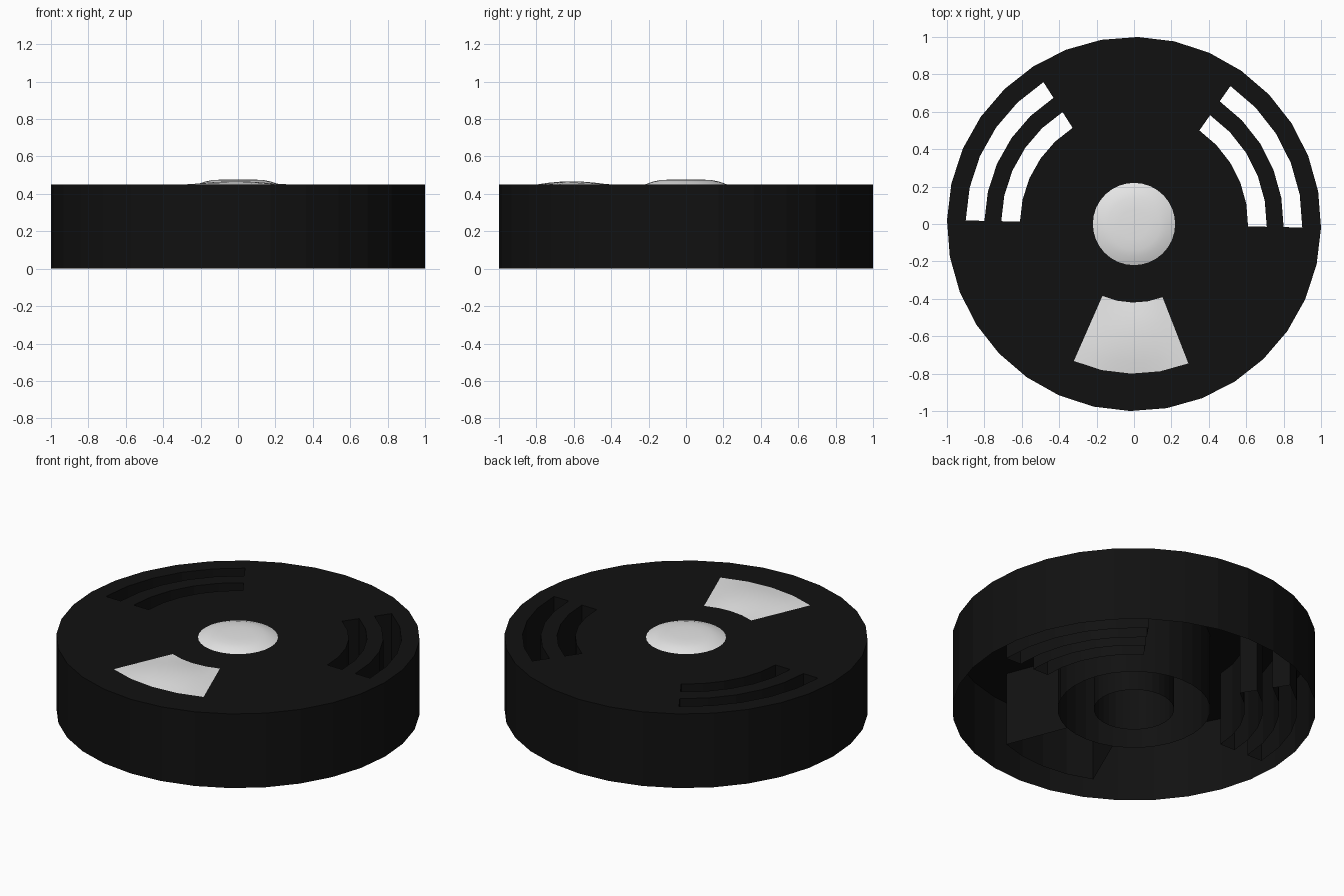
import bpy, bmesh, math

if "Cube" in bpy.data.objects:
    bpy.data.objects.remove(bpy.data.objects["Cube"])

H = 0.45                      # height of the case
N = 32                        # sides
STEP = 2 * math.pi / N
OFF = math.radians(-1.2)      # rotation of the polygon


def material(name, v):
    m = bpy.data.materials.new(name)
    m.diffuse_color = (v, v, v, 1)
    m.use_nodes = True
    m.node_tree.nodes["Principled BSDF"].inputs["Base Color"].default_value = m.diffuse_color
    return m


black = material("black plastic", 0.0055)
grey = material("light grey", 0.8)


def pt(r, i, z):
    a = OFF + i * STEP
    return (r * math.cos(a), r * math.sin(a), z)


def finish(bm, name, mat, smooth=False):
    bmesh.ops.recalc_face_normals(bm, faces=bm.faces)
    me = bpy.data.meshes.new(name)
    bm.to_mesh(me)
    bm.free()
    me.materials.append(mat)
    for p in me.polygons:
        p.use_smooth = smooth
    ob = bpy.data.objects.new(name, me)
    bpy.context.collection.objects.link(ob)
    return ob


# case: top plate of ring cells with openings left out, all borders pulled down
radii = [0.22, 0.42, 0.61, 0.71, 0.80, 0.90, 1.0]
slots = set(range(0, 5)) | set(range(11, 16))
window = set(range(22, 26))


def is_open(ring, i):
    if ring in (2, 4):                       # slot rings
        return i in slots or (ring == 2 and i in window)
    return ring in (1, 2, 3) and i in window


bm = bmesh.new()
vs = [[bm.verts.new(pt(r, i, H)) for i in range(N)] for r in radii]
for k in range(len(radii) - 1):
    for i in range(N):
        j = (i + 1) % N
        if not is_open(k, i):
            bm.faces.new((vs[k][i], vs[k + 1][i], vs[k + 1][j], vs[k][j]))
bmesh.ops.delete(bm, geom=[v for v in bm.verts if not v.link_faces], context='VERTS')
border = [e for e in bm.edges if e.is_boundary]
ext = bmesh.ops.extrude_edge_only(bm, edges=border)
for v in ext["geom"]:
    if isinstance(v, bmesh.types.BMVert):
        v.co.z = 0
finish(bm, "case", black)

# inner ring wall under the plate, completing the arc beside the window
bm = bmesh.new()
for i in range(N):
    if i not in window:
        bm.faces.new([bm.verts.new(pt(0.42, a, z)) for a, z in
                      ((i, 0), (i + 1, 0), (i + 1, H), (i, H))])
bmesh.ops.remove_doubles(bm, verts=bm.verts, dist=1e-5)
finish(bm, "inner_ring_wall", black)

# centre button: low flattened dome
profile = [(0.22, H), (0.205, 0.456), (0.175, 0.466), (0.14, 0.4735), (0.08, 0.477)]
bm = bmesh.new()
rows = [[bm.verts.new(pt(r, i, z)) for i in range(N)] for r, z in profile]
for a, b in zip(rows, rows[1:]):
    for i in range(N):
        j = (i + 1) % N
        bm.faces.new((a[i], a[j], b[j], b[i]))
tip = bm.verts.new((0, 0, 0.478))
for i in range(N):
    bm.faces.new((rows[-1][i], rows[-1][(i + 1) % N], tip))
finish(bm, "centre_button", grey, True)

# window panel: slightly bulged sector
bm = bmesh.new()
M, K = 8, 6
grid = []
for k in range(K + 1):
    u = 2 * k / K - 1
    row = []
    for i in range(M + 1):
        w = 2 * i / M - 1
        r = 0.61 + 0.19 * u
        p = pt(r, 22 + i * 4 / M, H + 0.017 * (1 - u * u) * (1 - w * w))
        if i % 2:                            # keep borders on the straight case edges
            s = math.cos(STEP / 2)
            p = (p[0] * s, p[1] * s, p[2])
        row.append(bm.verts.new(p))
    grid.append(row)
for a, b in zip(grid, grid[1:]):
    for i in range(M):
        bm.faces.new((a[i], b[i], b[i + 1], a[i + 1]))
finish(bm, "window_panel", grey, True)
